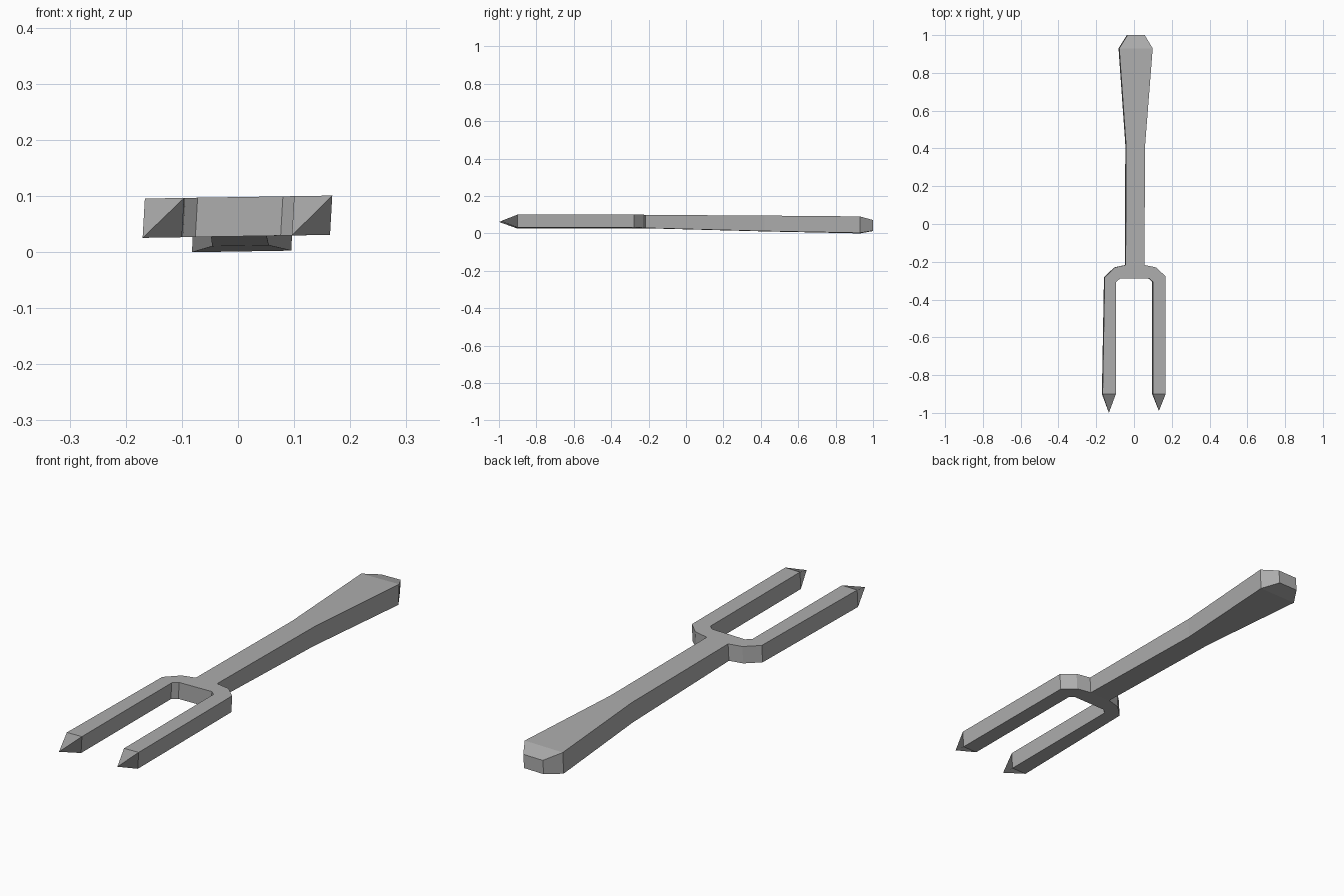
import bpy
import bmesh

cube = bpy.data.objects.get("Cube")
if cube:
    bpy.data.objects.remove(cube, do_unlink=True)

# Single dull metal colour
metal = bpy.data.materials.new("grey_metal")
grey = (0.42, 0.42, 0.42, 1)
metal.diffuse_color = grey
metal.use_nodes = True
metal.node_tree.nodes["Principled BSDF"].inputs["Base Color"].default_value = grey

# Height profile along the fork: y, underside z, upper z
PROFILE = [(-1.0, 0.028, 0.098), (-0.22, 0.028, 0.098), (0.42, 0.011, 0.094),
           (0.93, 0.001, 0.089), (1.0, 0.013, 0.07)]


def heights(y):
    for (y0, b0, t0), (y1, b1, t1) in zip(PROFILE, PROFILE[1:]):
        if y <= y1:
            f = (y - y0) / (y1 - y0)
            return b0 + f * (b1 - b0), t0 + f * (t1 - t0)
    return PROFILE[-1][1:]


# Flat plan: handle stations from the neck to the butt (y, left x, right x)
bm = bmesh.new()
stations = [(-0.217, -0.046, 0.053), (0.42, -0.044, 0.057),
            (0.93, -0.08, 0.097), (1.0, -0.036, 0.055)]
rows = [[bm.verts.new((x, y, 0)) for x in (a, b)] for y, a, b in stations]
for (a, b), (d, c) in zip(rows, rows[1:]):
    bm.faces.new((a, b, c, d))

# Forked head: chamfered crossbar, then one straight tine each side
outer_r, outer_l = [bm.verts.new(p) for p in ((0.165, -0.277, 0), (-0.157, -0.282, 0))]
inner_r, inner_l = [bm.verts.new(p) for p in ((0.098, -0.306, 0), (-0.096, -0.306, 0))]
shoulder_r, shoulder_l = [bm.verts.new(p) for p in ((0.115, -0.23, 0), (-0.103, -0.23, 0))]
crotch_r, crotch_l = [bm.verts.new(p) for p in ((0.078, -0.288, 0), (-0.074, -0.288, 0))]
neck_l, neck_r = rows[0]
bm.faces.new((neck_l, crotch_l, crotch_r, neck_r))
bm.faces.new((neck_r, crotch_r, inner_r, outer_r, shoulder_r))
bm.faces.new((neck_l, shoulder_l, outer_l, inner_l, crotch_l))
ends_r = [bm.verts.new((x, -0.9, 0)) for x in (0.098, 0.166)]
ends_l = [bm.verts.new((x, -0.9, 0)) for x in (-0.168, -0.098)]
bm.faces.new((inner_r, ends_r[0], ends_r[1], outer_r))
bm.faces.new((outer_l, ends_l[0], ends_l[1], inner_l))

# Thicken the plan and apply the profile with a very slight roll
low = list(bm.verts)
extruded = bmesh.ops.extrude_face_region(bm, geom=list(bm.faces), use_keep_orig=True)
high = [g for g in extruded["geom"] if isinstance(g, bmesh.types.BMVert)]
for group, side in ((low, 0), (high, 1)):
    for v in group:
        x = v.co.x
        v.co.z = heights(v.co.y)[side] + 0.016 * x
        v.co.x += 0.004 * (side - 0.5)

# Pull the tine ends into pyramid points
tips = [f for f in bm.faces if all(v.co.y < -0.89 for v in f.verts)]
for v in bmesh.ops.poke(bm, faces=tips)["verts"]:
    v.co.y = -0.99 if v.co.x > 0 else -1.0

bmesh.ops.dissolve_limit(bm, angle_limit=0.002, verts=bm.verts, edges=bm.edges)
bmesh.ops.recalc_face_normals(bm, faces=bm.faces)
mesh = bpy.data.meshes.new("two_pronged_fork")
bm.to_mesh(mesh)
bm.free()
mesh.materials.append(metal)
fork = bpy.data.objects.new("two_pronged_fork", mesh)
bpy.context.collection.objects.link(fork)
